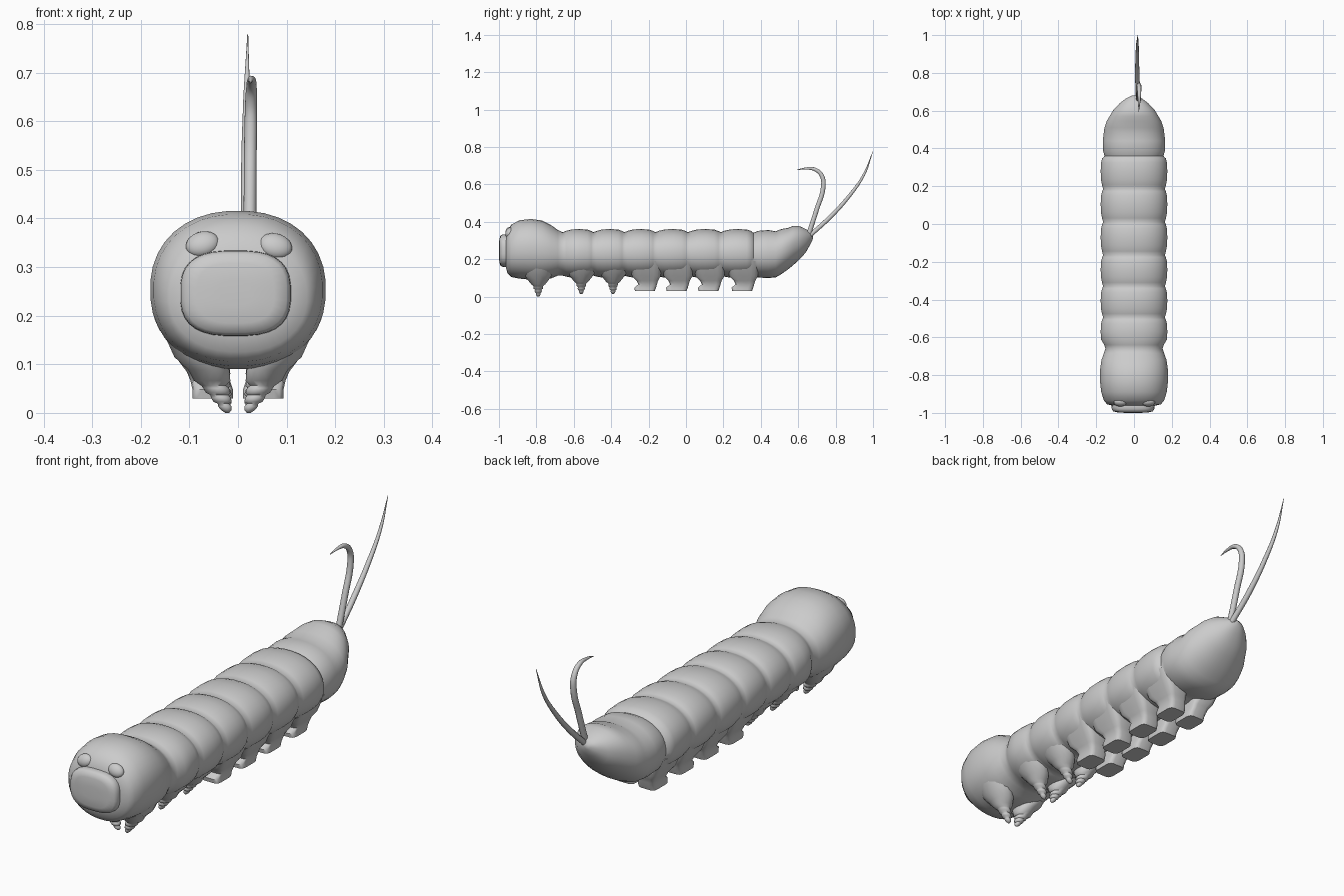
import bpy, bmesh, math
from mathutils import Vector


def loft(name, rings, angle=40):
    """Skin equal-length rings of points, with fan-free capped ends."""
    bm = bmesh.new()
    rows = [[bm.verts.new(p) for p in ring] for ring in rings]
    n = len(rows[0])
    for a, b in zip(rows, rows[1:]):
        for i in range(n):
            bm.faces.new((a[i], a[(i + 1) % n], b[(i + 1) % n], b[i]))
    bm.faces.new(rows[0])
    bm.faces.new(rows[-1])
    bmesh.ops.recalc_face_normals(bm, faces=bm.faces)
    me = bpy.data.meshes.new(name)
    bm.to_mesh(me)
    bm.free()
    ob = bpy.data.objects.new(name, me)
    bpy.context.collection.objects.link(ob)
    bpy.ops.object.select_all(action='DESELECT')
    bpy.context.view_layer.objects.active = ob
    ob.select_set(True)
    bpy.ops.object.shade_smooth_by_angle(angle=math.radians(angle))
    return ob


def oval(n, power):
    """Unit superellipse points."""
    pts = []
    for i in range(n):
        a = 2 * math.pi * (i + 0.5) / n
        c, s = math.cos(a), math.sin(a)
        pts.append((math.copysign(abs(c) ** (2 / power), c),
                    math.copysign(abs(s) ** (2 / power), s)))
    return pts


# Body stations: y, half width, top z, bottom z
stations = [(-0.965, 0.10, 0.325, 0.165), (-0.955, 0.142, 0.355, 0.125),
            (-0.935, 0.160, 0.385, 0.105), (-0.89, 0.174, 0.409, 0.096),
            (-0.83, 0.181, 0.416, 0.090), (-0.77, 0.180, 0.408, 0.090),
            (-0.72, 0.173, 0.382, 0.098), (-0.685, 0.160, 0.357, 0.112)]
creases = [-0.66, -0.495, -0.33, -0.165, 0.01, 0.185, 0.36]
for y0, y1 in zip(creases, creases[1:]):
    for t, k in ((0, 0), (0.12, 0.45), (0.3, 0.9), (0.55, 1), (0.8, 0.85), (0.93, 0.4)):
        narrow = 0.012 if y0 == -0.66 and t < 0.2 else 0
        stations.append((y0 + (y1 - y0) * t, 0.164 + 0.013 * k - narrow,
                         0.345 + 0.017 * k, 0.112 - 0.012 * k))
stations += [(0.36, 0.156, 0.342, 0.108), (0.385, 0.164, 0.352, 0.102),
             (0.44, 0.166, 0.357, 0.099), (0.48, 0.161, 0.350, 0.103),
             (0.51, 0.157, 0.362, 0.120), (0.545, 0.145, 0.368, 0.145),
             (0.57, 0.130, 0.378, 0.165), (0.605, 0.109, 0.378, 0.197),
             (0.64, 0.075, 0.362, 0.235), (0.665, 0.042, 0.347, 0.280),
             (0.68, 0.012, 0.332, 0.312)]
section = oval(36, 2.2)
loft("body", [[(c * w, y, (zt + zb) / 2 + s * (zt - zb) / 2) for c, s in section]
              for y, w, zt, zb in stations], 60)

# Muzzle: rounded plate on the face
plate = oval(32, 2.8)
loft("muzzle", [[(-0.005 + c * 0.114 * k, y, 0.246 + s * 0.088 * k) for c, s in plate]
                for y, k in ((-0.94, 0.96), (-0.965, 1), (-0.98, 0.99), (-0.992, 0.92),
                             (-0.998, 0.7), (-1.0, 0.3))], 60)

# Eyes
for side, x, z in (("right", -0.073, 0.347), ("left", 0.077, 0.343)):
    bpy.ops.mesh.primitive_uv_sphere_add(segments=20, ring_count=12, radius=1,
                                         location=(x, -0.945, z))
    eye = bpy.context.object
    eye.name = side + "_eye"
    eye.scale = (0.035, 0.02, 0.027)
    eye.rotation_euler = (math.radians(-25), math.radians(-15 if x < 0 else 15), 0)
    bpy.ops.object.shade_smooth()

# Ringed front legs: z, centre x, radius x, radius y
leg = [(0.17, 0.095, 0.062, 0.085), (0.115, 0.078, 0.054, 0.075), (0.088, 0.060, 0.043, 0.056),
       (0.066, 0.053, 0.038, 0.038), (0.056, 0.050, 0.026, 0.026), (0.051, 0.045, 0.027, 0.026),
       (0.042, 0.041, 0.026, 0.025), (0.037, 0.038, 0.019, 0.018), (0.031, 0.035, 0.021, 0.020),
       (0.023, 0.032, 0.019, 0.018), (0.019, 0.030, 0.012, 0.012), (0.013, 0.027, 0.014, 0.013),
       (0.006, 0.024, 0.011, 0.010), (0.0, 0.022, 0.004, 0.004)]
circle = oval(16, 2)
for i, (y, drop) in enumerate(((-0.79, 0), (-0.56, 0.014), (-0.39, 0.014))):
    for side, m in (("right", -1), ("left", 1)):
        loft(f"{side}_front_leg_{i + 1}",
             [[(m * (x + c * rx), y + s * ry, z + drop) for c, s in circle]
              for z, x, rx, ry in leg], 60)

# Blocky prolegs: z, inner x, outer x, front y, back y (offsets)
foot = [(0.19, 0.03, 0.160, -0.085, 0.085), (0.11, 0.02, 0.125, -0.075, 0.080),
        (0.085, 0.018, 0.106, -0.050, 0.066), (0.066, 0.016, 0.098, -0.040, 0.060),
        (0.048, 0.010, 0.094, -0.062, 0.055), (0.030, 0.010, 0.094, -0.058, 0.048)]
block = oval(16, 5)
for i, y in enumerate((-0.215, -0.045, 0.125, 0.305)):
    for side, m in (("right", -1), ("left", 1)):
        loft(f"{side}_proleg_{i + 1}",
             [[(m * ((xi + xo) / 2 + c * (xo - xi) / 2),
                y + (yf + yb) / 2 + s * (yb - yf) / 2, z) for c, s in block]
              for z, xi, xo, yf, yb in foot], 40)


# Tail spines: tapered curves swept with a round section
def spine(name, points):
    cu = bpy.data.curves.new(name, 'CURVE')
    cu.dimensions = '3D'
    cu.bevel_depth = 1
    cu.bevel_resolution = 3
    cu.use_fill_caps = True
    sp = cu.splines.new('BEZIER')
    sp.resolution_u = 6
    sp.bezier_points.add(len(points) - 1)
    for bp, (x, y, z, r) in zip(sp.bezier_points, points):
        bp.co = Vector((x, y, z))
        bp.radius = r
        bp.handle_left_type = bp.handle_right_type = 'AUTO'
    ob = bpy.data.objects.new(name, cu)
    bpy.context.collection.objects.link(ob)


spine("hooked_tail_spine", [(0.024, 0.655, 0.33, 0.013), (0.025, 0.70, 0.47, 0.013),
                            (0.026, 0.733, 0.58, 0.013), (0.027, 0.727, 0.645, 0.012),
                            (0.028, 0.69, 0.680, 0.010), (0.027, 0.64, 0.685, 0.006),
                            (0.025, 0.594, 0.678, 0.001)])
spine("long_tail_spine", [(0.022, 0.66, 0.325, 0.012), (0.018, 0.77, 0.425, 0.012),
                          (0.017, 0.87, 0.535, 0.010), (0.018, 0.95, 0.65, 0.007),
                          (0.020, 1.0, 0.778, 0.001)])
